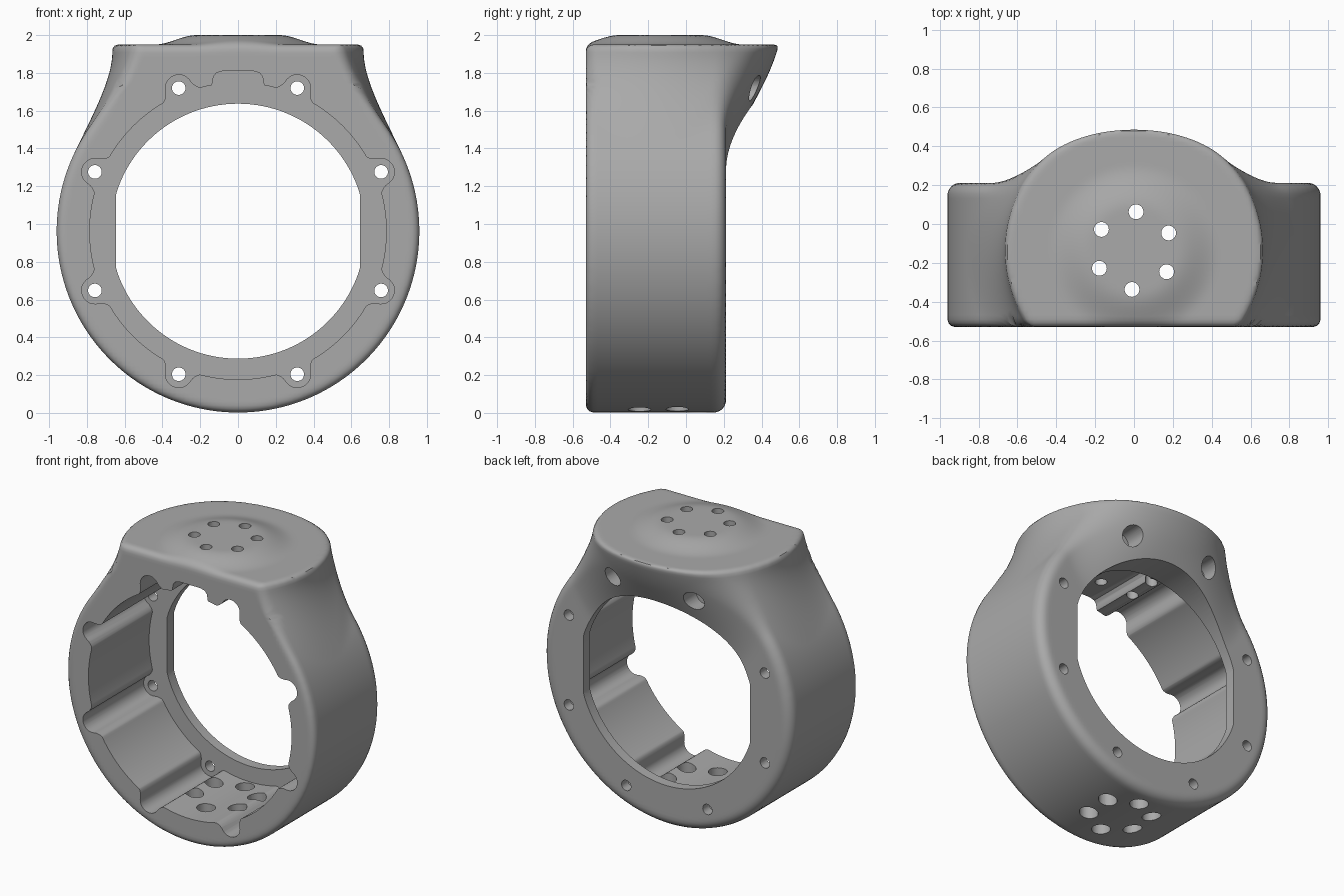
import bpy, bmesh, math
from mathutils import Vector, Matrix

if "Cube" in bpy.data.objects:
    bpy.data.objects.remove(bpy.data.objects["Cube"])

RING_Z, RING_R = 0.962, 0.96      # ring axis height and outer radius
FRONT, BACK = -0.53, 0.212        # ring faces
HEAD_Y, HEAD_R = -0.137, 0.665    # head disc
ALONG_Y = Matrix.Rotation(math.pi / 2, 4, 'X')

grey = bpy.data.materials.new("light grey")
grey.diffuse_color = (0.4, 0.4, 0.4, 1)
grey.use_nodes = True
grey.node_tree.nodes["Principled BSDF"].inputs["Base Color"].default_value = grey.diffuse_color


def new_object(name, bm):
    bmesh.ops.recalc_face_normals(bm, faces=bm.faces)
    mesh = bpy.data.meshes.new(name)
    bm.to_mesh(mesh)
    bm.free()
    ob = bpy.data.objects.new(name, mesh)
    bpy.context.collection.objects.link(ob)
    return ob


def add_cylinder(bm, centre, r, depth, rot=Matrix(), segs=32):
    return bmesh.ops.create_cone(bm, cap_ends=True, segments=segs, radius1=r, radius2=r,
                                 depth=depth, matrix=Matrix.Translation(centre) @ rot)['verts']


def add_prism(bm, outline, y0, y1):
    """Extrude an x/z outline from y0 to y1."""
    face = bm.faces.new([bm.verts.new((x, y0, z)) for x, z in outline])
    out = bmesh.ops.extrude_face_region(bm, geom=[face])['geom']
    bmesh.ops.translate(bm, vec=(0, y1 - y0, 0),
                        verts=[v for v in out if isinstance(v, bmesh.types.BMVert)])


def bake(ob):
    """Apply all modifiers."""
    deps = bpy.context.evaluated_depsgraph_get()
    mesh = bpy.data.meshes.new_from_object(ob.evaluated_get(deps))
    ob.modifiers.clear()
    ob.data = mesh


# Rounded blends between distance fields
def round_edge(a, b, r):
    return min(-r, max(a, b)) + math.hypot(max(r + a, 0), max(r + b, 0))


def fillet(a, b, r):
    return max(r, min(a, b)) - math.hypot(max(r - a, 0), max(r - b, 0))


def body_distance(x, y, z):
    ring = round_edge(math.hypot(x, z - RING_Z) - RING_R, y - BACK, 0.065)
    rho = math.hypot(x, y - HEAD_Y)
    under = (y - 0.30) * 0.755 - (z - 1.575) * 0.656     # sloping underside at the back
    head = round_edge(rho - HEAD_R, under, 0.22)
    d = fillet(ring, head, 0.2)
    t = min(max((0.44 - rho) / 0.22, 0), 1)              # raised pad on the top
    d = round_edge(d, z - 1.95 - 0.05 * t * t * (3 - 2 * t), 0.03)
    return round_edge(d, FRONT - y, 0.04)


def settle(co):
    """Move a point onto the body surface."""
    e = 0.002
    for _ in range(2):
        x, y, z = co
        d = body_distance(x, y, z)
        g = Vector((body_distance(x + e, y, z) - d, body_distance(x, y + e, z) - d,
                    body_distance(x, y, z + e) - d)) / e
        if g.length > 0.2:
            co = co - g * (d / g.length_squared)
    return co


# Body: ring and head disc merged, then eased onto the blended surface
bm = bmesh.new()
add_cylinder(bm, (0, (FRONT + BACK) / 2, RING_Z), RING_R, BACK - FRONT, ALONG_Y, 128)
head = bmesh.new()
add_cylinder(head, (0, HEAD_Y, 1.775), HEAD_R, 0.35, segs=128)
cut = bmesh.ops.bisect_plane(head, geom=head.verts[:] + head.edges[:] + head.faces[:],
                             plane_co=(0, FRONT, 0), plane_no=(0, 1, 0), clear_inner=True)
bmesh.ops.holes_fill(head, edges=[e for e in head.edges if e.is_boundary])
head_mesh = bpy.data.meshes.new("head")
head.to_mesh(head_mesh)
head.free()
bm.from_mesh(head_mesh)
bpy.data.meshes.remove(head_mesh)
body = new_object("ring_body", bm)
mod = body.modifiers.new("merge", 'REMESH')
mod.mode = 'VOXEL'
mod.voxel_size = 0.024
bake(body)
bm = bmesh.new()
bm.from_mesh(body.data)
for _ in range(4):
    bmesh.ops.smooth_vert(bm, verts=bm.verts, factor=0.5,
                          use_axis_x=True, use_axis_y=True, use_axis_z=True)
    for v in bm.verts:
        v.co = settle(v.co)
bm.to_mesh(body.data)
bm.free()

# Cutters
cutters = []
bolt_angles = [math.radians(22.5 + 45 * i) for i in range(8)]
bolts = [(0.82 * math.cos(a), RING_Z + 0.82 * math.sin(a)) for a in bolt_angles]


def cavity_radius(a):
    r = 0.785
    near = min(abs(math.remainder(a - b, 2 * math.pi)) for b in bolt_angles)
    t = 0.82 * math.sin(near)
    if t < 0.066:                                        # groove around each bolt
        r = 0.82 + math.sqrt(0.07 ** 2 - t * t)
    elif t < 0.115:                                      # flared groove mouth
        r += 0.05 * ((0.115 - t) / 0.049) ** 2
    return r


# Front cavity with bolt grooves
bm = bmesh.new()
N = 480
add_prism(bm, [(cavity_radius(a) * math.cos(a), RING_Z + cavity_radius(a) * math.sin(a))
               for a in (2 * math.pi * i / N for i in range(N))], -0.7, 0.14)
cutters.append(new_object("cavity_cutter", bm))

# Notch at the top of the cavity
bm = bmesh.new()
notch = [(0.16, 1.6), (0.155, 1.715), (0.137, 1.74), (0.13, 1.78), (0.115, 1.8), (0.08, 1.81)]
add_prism(bm, notch + [(-x, z) for x, z in reversed(notch)], -0.71, 0.139)
cutters.append(new_object("notch_cutter", bm))

# Rear opening with flat sides
bm = bmesh.new()
add_prism(bm, [(max(-0.645, min(0.645, 0.675 * math.cos(a))), RING_Z + 0.675 * math.sin(a))
               for a in (2 * math.pi * i / 128 for i in range(128))
               if abs(0.675 * math.cos(a)) < 0.65], -0.72, 0.8)
cutters.append(new_object("opening_cutter", bm))

# Bolt holes
bm = bmesh.new()
for x, z in bolts:
    add_cylinder(bm, (x, 0.1, z), 0.036, 1.4, ALONG_Y)
cutters.append(new_object("bolt_cutter", bm))

# Counterbores behind the head, and the hole circles above and below
bm = bmesh.new()
for x, z in bolts[1:3]:
    add_cylinder(bm, (x, 0.6, z), 0.068, 0.72, ALONG_Y)
for i in range(6):
    a = math.radians(27 + 60 * i)
    x, y = 0.2 * math.cos(a), HEAD_Y + 0.2 * math.sin(a)
    add_cylinder(bm, (x, y, 1.85), 0.038, 0.5)
    add_cylinder(bm, (x, y, 0.15), 0.06, 0.5)
cutters.append(new_object("hole_cutter", bm))

for c in cutters:
    c.hide_render = True
    mod = body.modifiers.new(c.name, 'BOOLEAN')
    mod.operation = 'DIFFERENCE'
    mod.solver = 'EXACT'
    mod.object = c
bake(body)
for c in cutters:
    bpy.data.objects.remove(c)

body.data.materials.clear()
body.data.materials.append(grey)
for p in body.data.polygons:
    p.material_index = 0
bpy.context.view_layer.objects.active = body
body.select_set(True)
bpy.ops.object.shade_smooth_by_angle(angle=math.radians(35))
